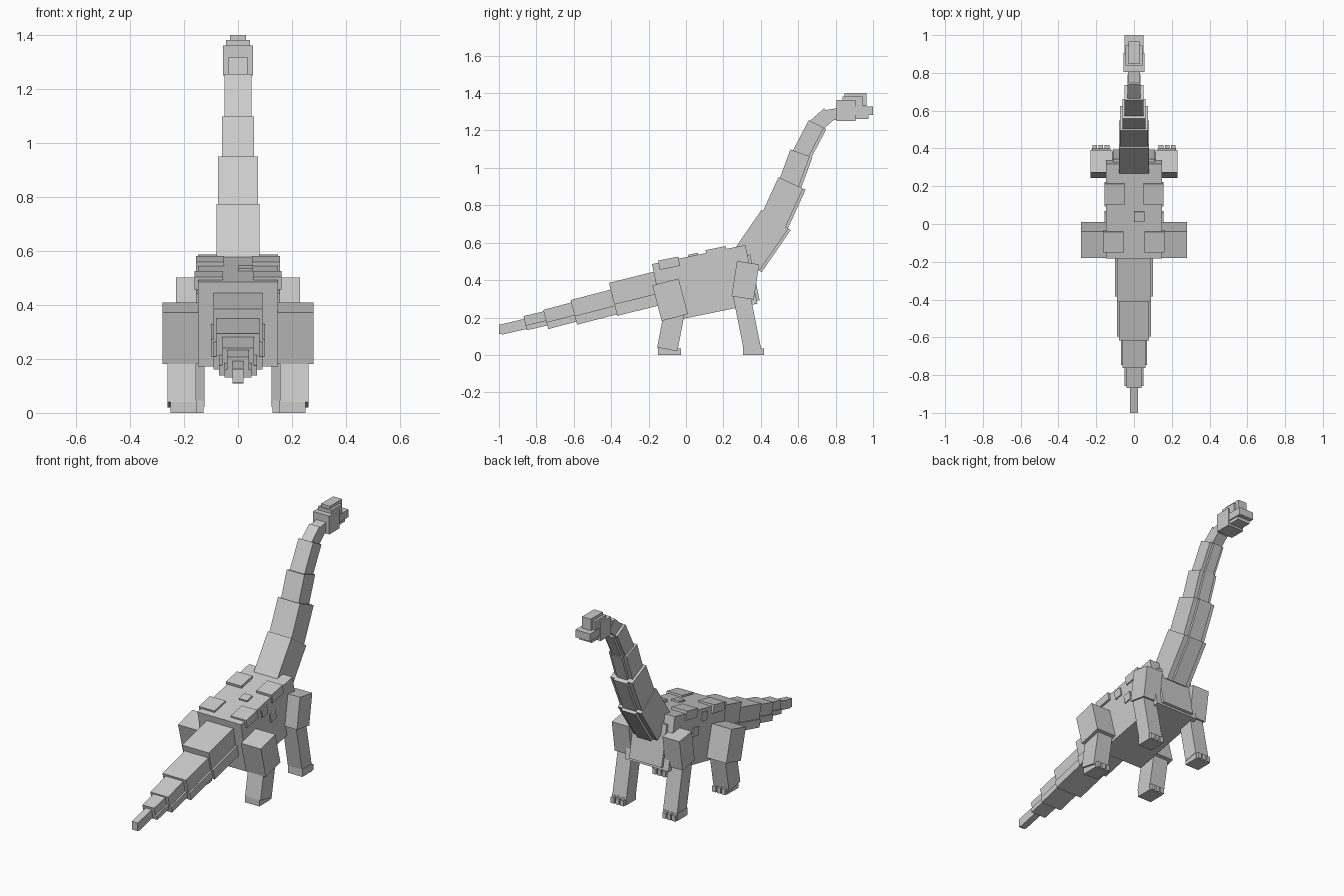
import bpy
from math import atan2, cos, sin, hypot, radians
from mathutils import Matrix

if "Cube" in bpy.data.objects:
    bpy.data.objects.remove(bpy.data.objects["Cube"], do_unlink=True)

grey = bpy.data.materials.new("stone grey")
grey.use_nodes = True
grey.diffuse_color = (0.6, 0.6, 0.6, 1)
grey.node_tree.nodes["Principled BSDF"].inputs["Base Color"].default_value = grey.diffuse_color


def block(name, center, size, tilt=0.0):
    """Box of a given size, tilted about the x axis."""
    bpy.ops.mesh.primitive_cube_add(size=1)
    ob = bpy.context.object
    ob.name = name
    ob.data.transform(Matrix.Diagonal((*size, 1)))
    ob.location = center
    ob.rotation_euler.x = tilt
    ob.data.materials.append(grey)
    return ob


def span(name, x, y, z):
    """Upright box given by its (low, high) ranges."""
    ranges = (x, y, z)
    return block(name, [(a + b) / 2 for a, b in ranges], [b - a for a, b in ranges])


def beam(name, start, end, width, thick, x=0.0, drop=0.0):
    """Box running between two (y, z) points; drop shifts it to its underside."""
    dy, dz = end[0] - start[0], end[1] - start[1]
    tilt = atan2(dz, dy)
    center = (x, (start[0] + end[0]) / 2 + drop * sin(tilt),
              (start[1] + end[1]) / 2 - drop * cos(tilt))
    return block(name, center, (width, hypot(dy, dz), thick), tilt)


# Tail: tapering segments, each with a slightly wider underside plate
tail = [
    ((-0.99, 0.135), (-0.84, 0.17), 0.04, 0.055),
    ((-0.86, 0.17), (-0.72, 0.203), 0.08, 0.077),
    ((-0.75, 0.19), (-0.58, 0.235), 0.12, 0.105),
    ((-0.60, 0.228), (-0.37, 0.288), 0.16, 0.135),
    ((-0.39, 0.298), (-0.12, 0.365), 0.18, 0.18),
]
for i, (a, b, w, t) in enumerate(tail, 1):
    beam(f"tail_segment_{i}", a, b, w, t)
    if i > 1:
        beam(f"tail_underside_{i}", a, b, w + 0.02, t * 0.36, drop=t * 0.33)

# Neck: stacked segments, each with a raised throat strip
neck = [
    ((0.32, 0.50), (0.475, 0.725), 0.16, 0.175),
    ((0.455, 0.69), (0.56, 0.92), 0.15, 0.145),
    ((0.54, 0.89), (0.61, 1.08), 0.12, 0.11),
    ((0.605, 1.06), (0.697, 1.235), 0.10, 0.09),
    ((0.69, 1.222), (0.765, 1.288), 0.07, 0.08),
    ((0.735, 1.277), (0.83, 1.292), 0.066, 0.06),
]
for i, (a, b, w, t) in enumerate(neck, 1):
    beam(f"neck_segment_{i}", a, b, w, t)
    if i < 5:
        beam(f"throat_strip_{i}", a, b, w * 0.6, 0.03, drop=t / 2)

# Body and the plates that follow its slope
SLOPE = radians(11.5)
MID_Y, MID_Z = 0.10, 0.38


def on_body(name, x, along, up, size):
    center = (x, MID_Y + along * cos(SLOPE) - up * sin(SLOPE),
              MID_Z + along * sin(SLOPE) + up * cos(SLOPE))
    return block(name, center, size, SLOPE)


on_body("body", 0, 0, 0, (0.295, 0.51, 0.32))
on_body("chest", 0, 0.245, -0.02, (0.22, 0.05, 0.25))
on_body("spine_plate", 0.027, -0.03, 0.155, (0.055, 0.055, 0.03))
for side, label in ((1, "left"), (-1, "right")):
    on_body(f"{label}_rear_back_plate", side * 0.108, -0.165, 0.146, (0.106, 0.11, 0.05))
    on_body(f"{label}_front_back_plate", side * 0.103, 0.095, 0.148, (0.104, 0.11, 0.055))
    on_body(f"{label}_upper_side_plate", side * 0.145, -0.04, 0.115, (0.02, 0.052, 0.052))
    on_body(f"{label}_lower_side_plate", side * 0.145, 0.03, 0.037, (0.02, 0.052, 0.052))

# Legs: upper leg, lower leg, foot and three toes on each side
for side, label in ((1, "left"), (-1, "right")):
    beam(f"{label}_hind_thigh", (-0.06, 0.2), (-0.11, 0.39), 0.135, 0.145, side * 0.213)
    beam(f"{label}_hind_shin", (-0.1, 0.03), (-0.06, 0.24), 0.105, 0.11, side * 0.208)
    beam(f"{label}_front_upper_leg", (0.303, 0.305), (0.332, 0.493), 0.115, 0.12, side * 0.172)
    beam(f"{label}_front_lower_leg", (0.355, 0.03), (0.295, 0.33), 0.095, 0.092, side * 0.172)
    for pair, x, back, front in (("hind", 0.202, -0.15, -0.045), ("front", 0.175, 0.305, 0.4)):
        span(f"{label}_{pair}_foot", (side * x - 0.048, side * x + 0.048),
             (back, front), (0, 0.045))
        for toe in (-1, 0, 1):
            tx = side * x + toe * 0.032
            span(f"{label}_{pair}_toe_{toe + 2}", (tx - 0.012, tx + 0.012),
                 (front - 0.01, front + 0.017), (0, 0.035))

# Head
span("skull", (-0.055, 0.055), (0.805, 0.905), (1.25, 1.362))
span("brow", (-0.045, 0.045), (0.838, 0.945), (1.32, 1.382))
span("crest", (-0.03, 0.03), (0.848, 0.965), (1.33, 1.4))
span("muzzle", (-0.05, 0.05), (0.89, 1.0), (1.282, 1.328))
span("lower_jaw", (-0.043, 0.043), (0.89, 0.975), (1.262, 1.282))

# Tail tip knob closes the end
span("tail_tip", (-0.02, 0.02), (-1.0, -0.97), (0.112, 0.162))
